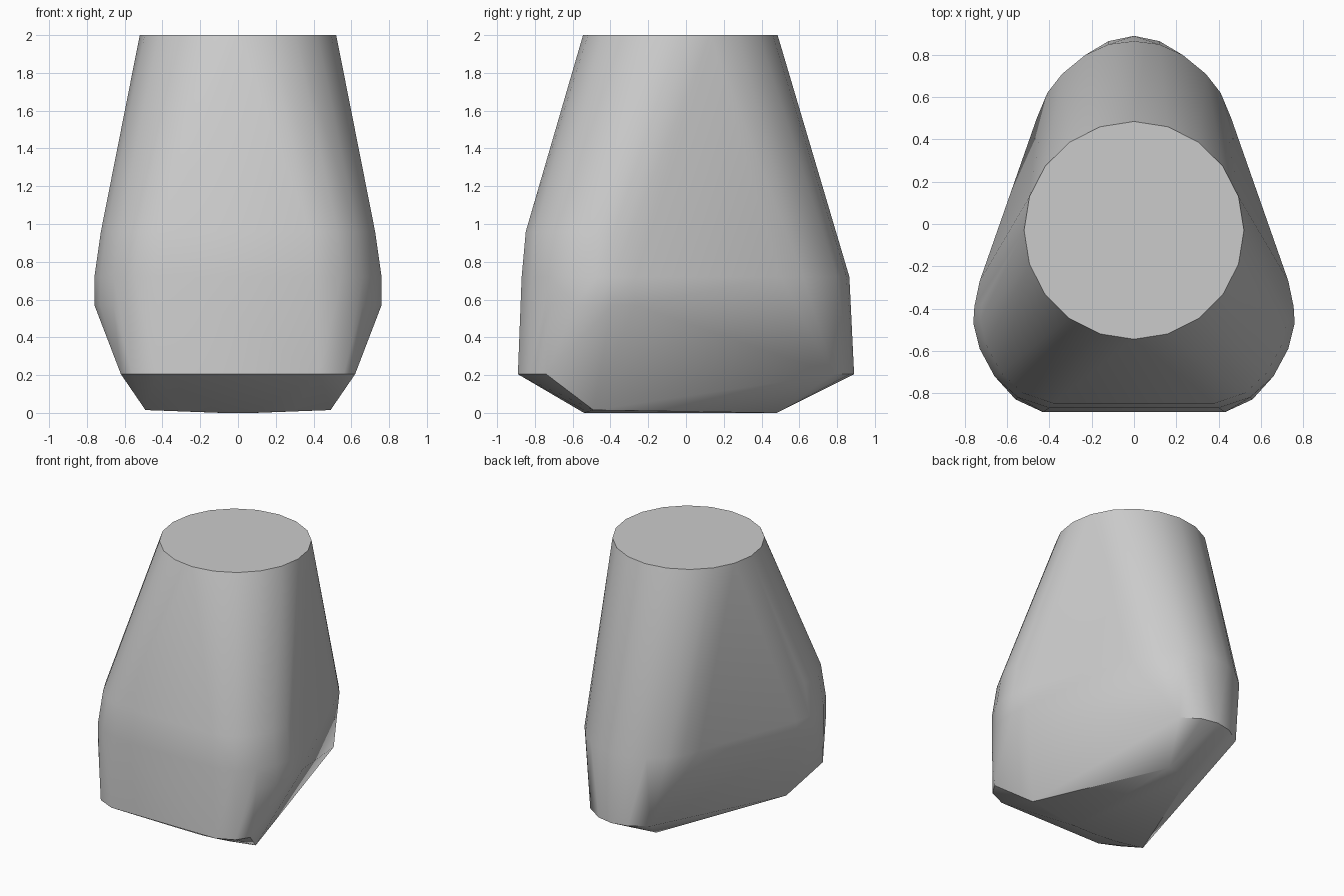
import bpy, bmesh, math

cube = bpy.data.objects.get("Cube")
if cube:
    bpy.data.objects.remove(cube, do_unlink=True)

# Plain grey material
grey = bpy.data.materials.new("plain_grey")
grey.use_nodes = True
color = (0.6, 0.6, 0.6, 1)
grey.diffuse_color = color
grey.node_tree.nodes["Principled BSDF"].inputs["Base Color"].default_value = color

bm = bmesh.new()


def ring(z, half):
    """Add a half outline at one height, mirrored across x."""
    for x, y in half:
        for s in ((1, -1) if x else (1,)):
            bm.verts.new((s * x, y, z))


# Flat round top
SIDES = 20
for i in range(SIDES):
    a = math.tau * i / SIDES
    bm.verts.new((0.52 * math.cos(a), -0.03 + 0.515 * math.sin(a), 2))

# Rounded three-cornered belly
lobe = [(0.40, -0.87), (0.55, -0.82), (0.66, -0.72), (0.73, -0.59),
        (0.76, -0.47), (0.755, -0.39), (0.73, -0.27)]
tail = [(0.46, 0.50), (0.41, 0.62), (0.34, 0.71), (0.23, 0.80), (0.12, 0.85), (0, 0.865)]
ring(0.96, [(x * 0.955, y * 0.975) for x, y in lobe])
ring(0.72, lobe + tail)
ring(0.57, lobe)

# Straight front rim and narrow back tip
ring(0.205, [(0.43, -0.89), (0.56, -0.83), (0.62, -0.74),
             (0.25, 0.78), (0.12, 0.865), (0, 0.89)])

# Tapered underside
ring(0.015, [(0.49, -0.49), (0.30, -0.54)])
ring(0, [(0.09, 0.48), (0.08, -0.54)])

# Wrap the outlines in one closed skin
hull = bmesh.ops.convex_hull(bm, input=bm.verts)
loose = [v for v in hull["geom_interior"] if isinstance(v, bmesh.types.BMVert)]
bmesh.ops.delete(bm, geom=loose, context='VERTS')
bmesh.ops.dissolve_limit(bm, angle_limit=math.radians(1), verts=bm.verts, edges=bm.edges)
bmesh.ops.recalc_face_normals(bm, faces=bm.faces)

mesh = bpy.data.meshes.new("tapered_body")
bm.to_mesh(mesh)
bm.free()
body = bpy.data.objects.new("tapered_body", mesh)
mesh.materials.append(grey)
bpy.context.collection.objects.link(body)

# Smooth sides with a crisp rim
bpy.ops.object.select_all(action='DESELECT')
body.select_set(True)
bpy.context.view_layer.objects.active = body
bpy.ops.object.shade_smooth_by_angle(angle=math.radians(35))
